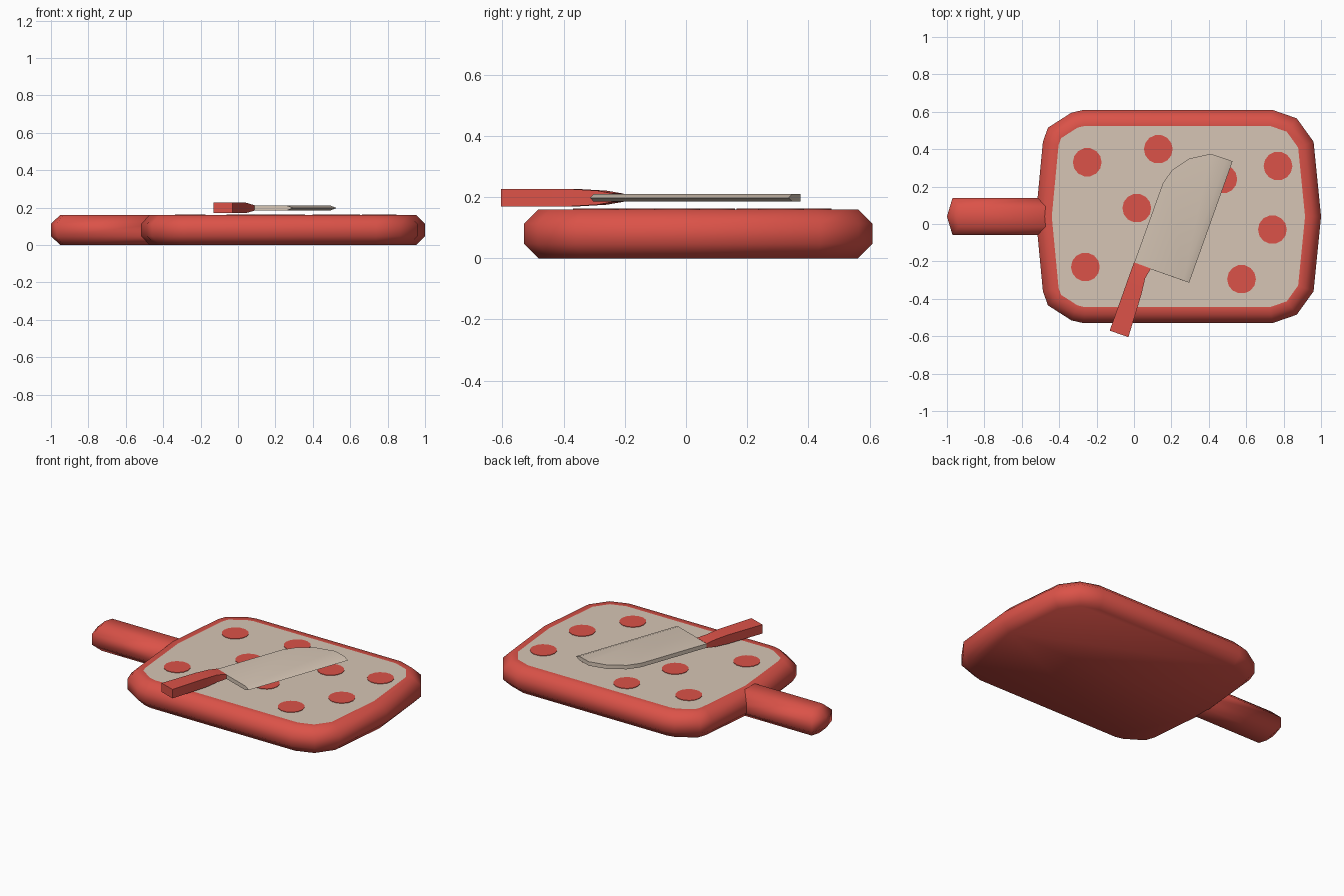
import bpy, bmesh, math
from mathutils import Vector

if "Cube" in bpy.data.objects:
    bpy.data.objects.remove(bpy.data.objects["Cube"])


def material(name, rgb):
    m = bpy.data.materials.new(name)
    m.diffuse_color = (*rgb, 1)
    m.use_nodes = True
    m.node_tree.nodes["Principled BSDF"].inputs["Base Color"].default_value = m.diffuse_color
    return m


RED = material("red", (0.71, 0.085, 0.065))
CREAM = material("cream", (0.67, 0.56, 0.46))


def loft(name, rings, mats, cap_mat=0, smooth=60):
    """Join rings of equal point count and cap both ends."""
    bm = bmesh.new()
    loops = [[bm.verts.new(p) for p in r] for r in rings]
    n = len(loops[0])
    for a, b in zip(loops, loops[1:]):
        for i in range(n):
            j = (i + 1) % n
            bm.faces.new((a[i], a[j], b[j], b[i]))
    bm.faces.new(loops[0][::-1])
    bm.faces.new(loops[-1]).material_index = cap_mat
    bmesh.ops.recalc_face_normals(bm, faces=bm.faces)
    me = bpy.data.meshes.new(name)
    bm.to_mesh(me)
    bm.free()
    for m in mats:
        me.materials.append(m)
    ob = bpy.data.objects.new(name, me)
    bpy.context.collection.objects.link(ob)
    bpy.ops.object.select_all(action='DESELECT')
    ob.select_set(True)
    bpy.context.view_layer.objects.active = ob
    bpy.ops.object.shade_smooth_by_angle(angle=math.radians(smooth))
    return ob


def inset(pts, d):
    """Mitred inward offset of a counter-clockwise outline."""
    out = []
    for i, p in enumerate(pts):
        p = Vector(p)
        e1 = (p - Vector(pts[i - 1])).normalized()
        e2 = (Vector(pts[(i + 1) % len(pts)]) - p).normalized()
        n1, n2 = Vector((-e1.y, e1.x)), Vector((-e2.y, e2.x))
        out.append(p + (n1 + n2) * d / (1 + n1.dot(n2)))
    return out


def at(pts, z):
    return [(p[0], p[1], z) for p in pts]


def slab(outline, h=0.16, c=0.047):
    """Rings of a slab with chamfered rims."""
    inner = inset(outline, c)
    return [at(inner, 0), at(outline, c), at(outline, h - c), at(inner, h)]


# Board: half outline mirrored about its own centre line, cream top face
CY = 0.04
half = [(1.0, 0), (0.96, 0.40), (0.87, 0.525), (0.74, 0.57), (-0.27, 0.57),
        (-0.335, 0.555), (-0.46, 0.475), (-0.487, 0.40), (-0.525, 0)]
outline = [(x, CY + y) for x, y in half] + [(x, CY - y) for x, y in half[-2:0:-1]]
loft("board", slab(outline) + [at(inset(outline, 0.085), 0.16)], [RED, CREAM], cap_mat=1)

# Board handle
grip = [(-0.42, 0.14), (-0.97, 0.14), (-1.0, 0.04), (-0.97, -0.06), (-0.42, -0.06)]
loft("board_handle", slab(grip), [RED])

# Polka dots: thin plates on the cream face
dots = [(-0.25, 0.33), (0.13, 0.40), (0.77, 0.31), (0.015, 0.085), (0.475, 0.24),
        (0.74, -0.03), (0.575, -0.295), (-0.26, -0.23), (0.28, -0.12)]
for k, (x, y) in enumerate(dots):
    circle = [(x + 0.077 * math.cos(a), y + 0.077 * math.sin(a))
              for a in (math.tau * i / 14 for i in range(14))]
    loft(f"dot_{k + 1}", [at(circle, 0.158), at(circle, 0.163)], [RED])

# Knife blade: flat plate whose right side tapers to the cutting edge
back = [(0, -0.21), (0.155, 0.22), (0.205, 0.29), (0.295, 0.35), (0.41, 0.375)]
flat = back + [(0.495, 0.347), (0.262, -0.302)]
edge = back + [(0.527, 0.335), (0.295, -0.314)]
loft("knife_blade", [at(flat, 0.185), at(edge, 0.1975), at(flat, 0.21)], [CREAM], smooth=30)

# Knife handle: rectangular sections thinning toward the blade
sections = [((-0.13, -0.57), (-0.03, -0.605), 0.028), ((-0.05, -0.345), (0.04, -0.375), 0.028),
            ((-0.02, -0.26), (0.06, -0.29), 0.023), ((0.0, -0.205), (0.09, -0.238), 0.0135)]
loft("knife_handle", [[(*l, 0.198 - t), (*r, 0.198 - t), (*r, 0.198 + t), (*l, 0.198 + t)]
                      for l, r, t in sections], [RED])
